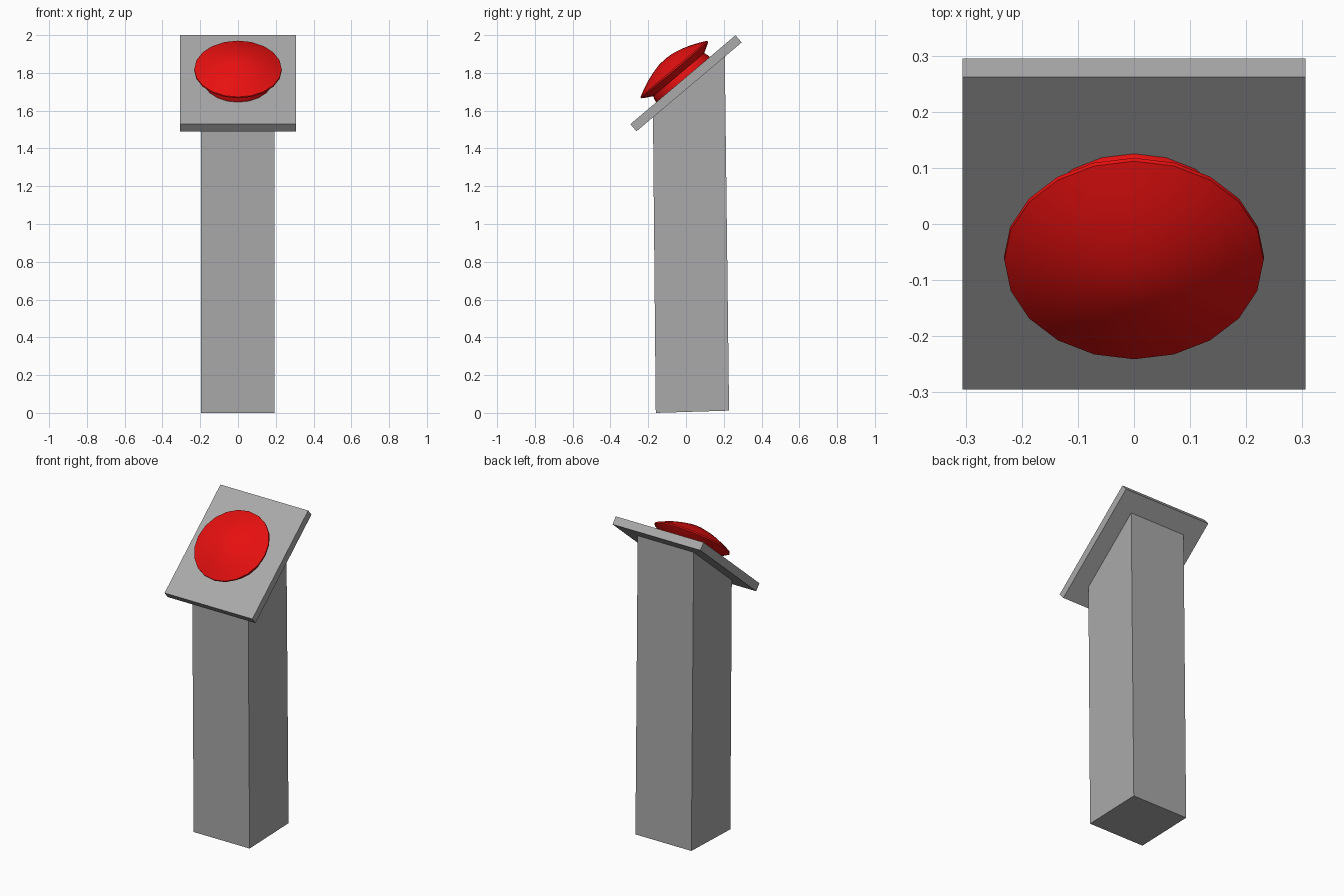
import bpy, bmesh, math
from mathutils import Matrix

if "Cube" in bpy.data.objects:
    bpy.data.objects.remove(bpy.data.objects["Cube"], do_unlink=True)

TILT = math.radians(40.2)
TOP_CENTRE = (0, 0, 1.745)
TOP_FRAME = Matrix.Translation(TOP_CENTRE) @ Matrix.Rotation(TILT, 4, "X")


def material(name, colour):
    mat = bpy.data.materials.new(name)
    mat.use_nodes = True
    mat.diffuse_color = colour
    mat.node_tree.nodes["Principled BSDF"].inputs["Base Color"].default_value = colour
    return mat


def finish(name, bm, mat):
    bmesh.ops.recalc_face_normals(bm, faces=bm.faces)
    mesh = bpy.data.meshes.new(name)
    bm.to_mesh(mesh)
    bm.free()
    mesh.materials.append(mat)
    obj = bpy.data.objects.new(name, mesh)
    bpy.context.collection.objects.link(obj)
    return obj


grey = material("grey", (0.4, 0.4, 0.4, 1))
red = material("red", (0.8, 0.005, 0.005, 1))

# Pedestal: side outline (y, z) with a slanted top, extruded across x
bm = bmesh.new()
outline = [(-0.16, 0), (0.228, 0.012), (0.205, 1.918), (-0.175, 1.597)]
side = bm.faces.new([bm.verts.new((-0.197, y, z)) for y, z in outline])
ext = bmesh.ops.extrude_face_region(bm, geom=[side])
moved = [g for g in ext["geom"] if isinstance(g, bmesh.types.BMVert)]
bmesh.ops.translate(bm, verts=moved, vec=(0.39, 0, 0))
finish("pedestal", bm, grey)

# Tilted panel
bm = bmesh.new()
bmesh.ops.create_cube(bm, size=1, matrix=TOP_FRAME @ Matrix.Diagonal((0.612, 0.729, 0.05, 1)))
finish("panel", bm, grey)

# Domed button: (radius, height) profile turned around the panel's normal
profile = [(0, 0.02), (0.185, 0.02), (0.185, 0.036), (0.177, 0.06), (0.222, 0.085),
           (0.232, 0.092), (0.231, 0.1), (0.19, 0.12), (0.146, 0.139),
           (0.1, 0.154), (0.05, 0.166), (0, 0.17)]
bm = bmesh.new()
verts = [bm.verts.new((r, 0, h)) for r, h in profile]
edges = [bm.edges.new(pair) for pair in zip(verts, verts[1:])]
bmesh.ops.spin(bm, geom=verts + edges, cent=(0, 0, 0), axis=(0, 0, 1),
               angle=math.tau, steps=20, use_merge=True)
bmesh.ops.remove_doubles(bm, verts=bm.verts, dist=0.0005)
bm.transform(TOP_FRAME)
button = finish("button", bm, red)
bpy.ops.object.select_all(action="DESELECT")
button.select_set(True)
bpy.context.view_layer.objects.active = button
bpy.ops.object.shade_smooth_by_angle(angle=math.radians(35))
